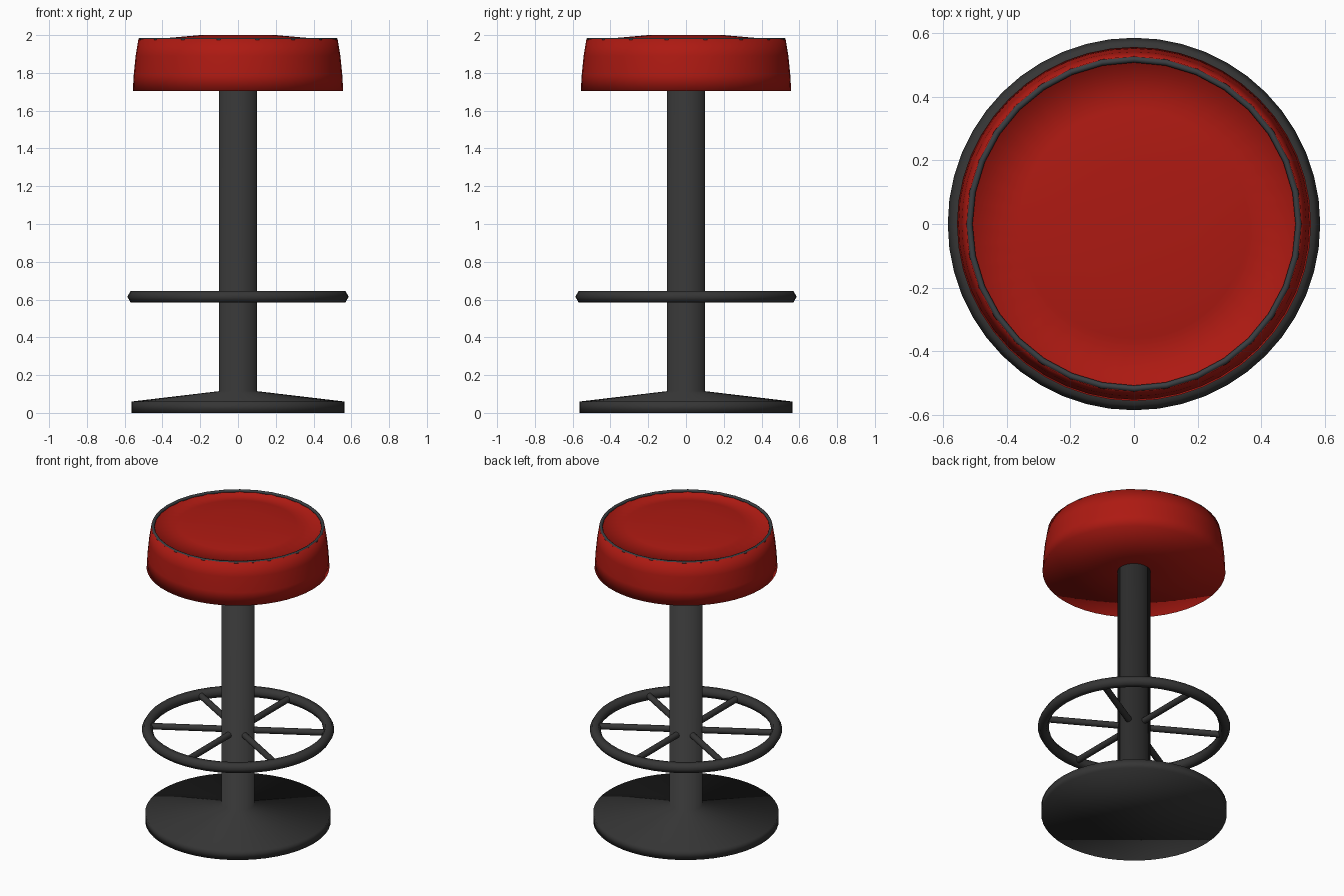
import bpy, bmesh, math
from mathutils import Matrix, Vector

if "Cube" in bpy.data.objects:
    bpy.data.objects.remove(bpy.data.objects["Cube"])


def material(name, rgb):
    m = bpy.data.materials.new(name)
    m.diffuse_color = (*rgb, 1)
    m.use_nodes = True
    m.node_tree.nodes["Principled BSDF"].inputs["Base Color"].default_value = m.diffuse_color
    return m


RED = material("red_vinyl", (0.42, 0.010, 0.006))
DARK = material("dark_metal", (0.036, 0.036, 0.036))
TRIM = material("trim", (0.042, 0.048, 0.054))


def finish(name, bm, mat):
    bmesh.ops.remove_doubles(bm, verts=bm.verts, dist=1e-5)
    bmesh.ops.recalc_face_normals(bm, faces=bm.faces)
    for f in bm.faces:
        f.smooth = True
    me = bpy.data.meshes.new(name)
    bm.to_mesh(me)
    bm.free()
    me.materials.append(mat)
    ob = bpy.data.objects.new(name, me)
    bpy.context.collection.objects.link(ob)
    return ob


def lathe(name, profile, mat, steps=48, closed=False, cap=False):
    """Spin (radius, z) points around the z axis."""
    bm = bmesh.new()
    vs = [bm.verts.new((r, 0, z)) for r, z in profile]
    pairs = list(zip(vs, vs[1:])) + ([(vs[-1], vs[0])] if closed else [])
    es = [bm.edges.new(p) for p in pairs]
    bmesh.ops.spin(bm, geom=vs + es, cent=(0, 0, 0), axis=(0, 0, 1),
                   angle=2 * math.pi, steps=steps)
    bmesh.ops.remove_doubles(bm, verts=bm.verts, dist=1e-5)
    if cap:
        bmesh.ops.holes_fill(bm, edges=[e for e in bm.edges if e.is_boundary], sides=0)
    return finish(name, bm, mat)


def ring(name, major, minor, z, sides, mat, steps=48):
    pts = [(major + minor * math.cos(2 * math.pi * i / sides),
            z + minor * math.sin(2 * math.pi * i / sides)) for i in range(sides)]
    return lathe(name, pts, mat, steps, closed=True)


# Round foot flowing into the column
lathe("pedestal", [(0.565, 0), (0.565, 0.06), (0.10, 0.115), (0.10, 1.71)], DARK, cap=True)

# Padded seat: flat underside, tapered side, groove and low crown
lathe("seat", [(0, 1.705), (0.10, 1.705), (0.557, 1.705), (0.552, 1.79), (0.542, 1.89),
               (0.527, 1.98), (0.511, 1.98), (0.507, 1.962), (0.36, 1.986),
               (0.20, 2.0), (0, 2.0)], RED)

# Piping around the seat edge
ring("seat_piping", 0.518, 0.010, 1.976, 8, TRIM, 32)

# Footrest ring and its six spokes
FOOT_Z = 0.615
ring("footrest_ring", 0.552, 0.034, FOOT_Z, 6, DARK)
for i in range(6):
    a = math.radians(30 + 60 * i)
    d = Vector((math.cos(a), math.sin(a), 0))
    bm = bmesh.new()
    rot = d.to_track_quat('Z', 'Y').to_matrix().to_4x4()
    mat = Matrix.Translation(d * 0.315 + Vector((0, 0, FOOT_Z))) @ rot
    bmesh.ops.create_cone(bm, segments=12, radius1=0.02, radius2=0.02,
                          depth=0.47, matrix=mat)
    finish(f"footrest_spoke_{i + 1}", bm, DARK)
